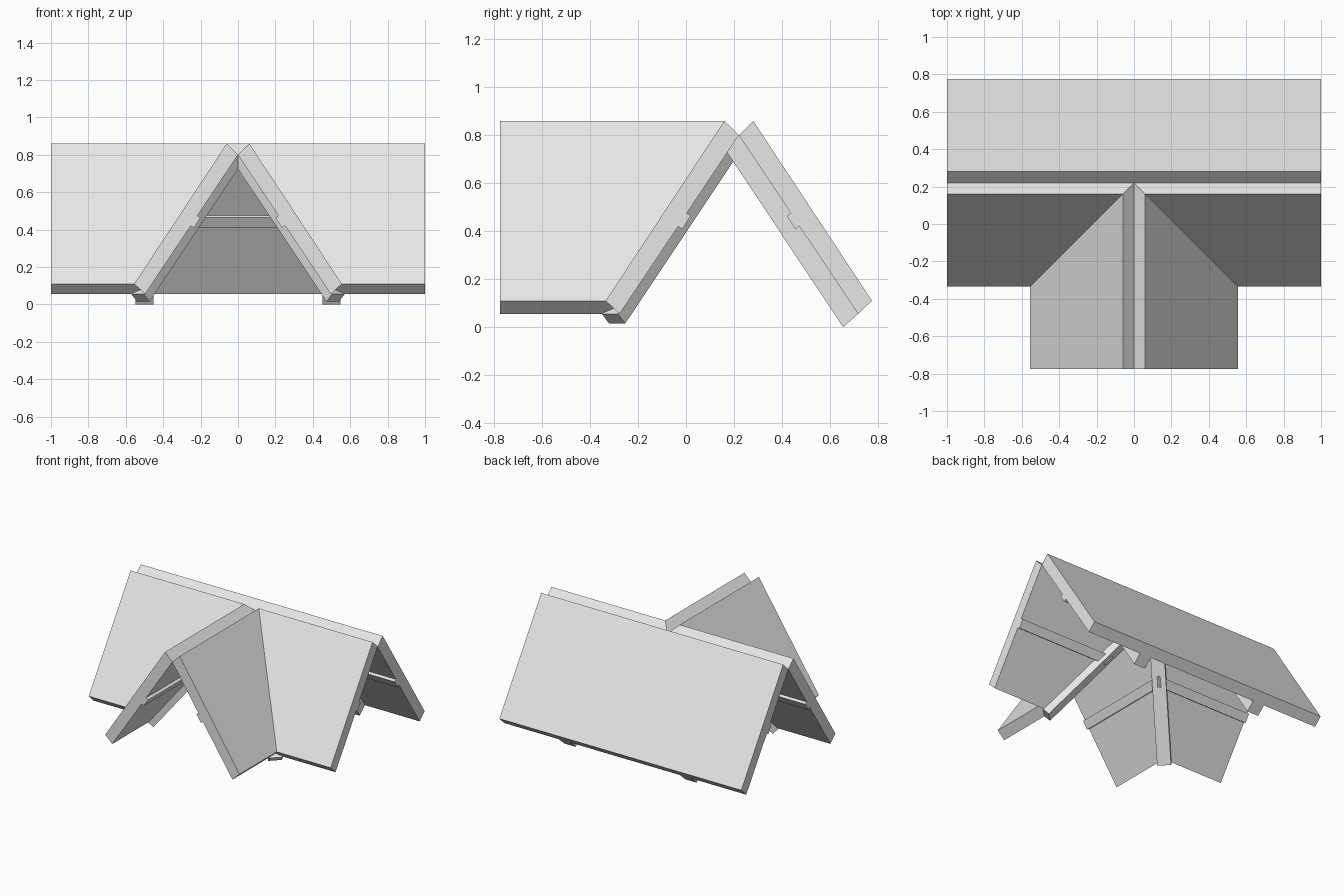
import bpy
import bmesh
from mathutils import Vector

cube = bpy.data.objects.get("Cube")
if cube:
    bpy.data.objects.remove(cube, do_unlink=True)

GREY = (0.8, 0.8, 0.8, 1.0)
mat = bpy.data.materials.new("light_grey")
mat.use_nodes = True
mat.diffuse_color = GREY
mat.node_tree.nodes["Principled BSDF"].inputs["Base Color"].default_value = GREY

RIDGE_Y = 0.22
RIDGE = Vector((0, RIDGE_Y, 0))
UP = Vector((0, 0, 1))


def prism(name, profile, origin, out, along, start, end, mitre=None):
    """Extrude a (distance from ridge, height) profile; optionally keep
    only the side of a vertical plane through the ridge crossing."""
    out, along = Vector(out).normalized(), Vector(along).normalized()
    bm = bmesh.new()
    base = [bm.verts.new(origin + out * u + UP * z + along * start)
            for u, z in profile]
    face = bm.faces.new(base)
    ext = bmesh.ops.extrude_face_region(bm, geom=[face])
    moved = [v for v in ext["geom"] if isinstance(v, bmesh.types.BMVert)]
    bmesh.ops.translate(bm, verts=moved, vec=along * (end - start))
    if mitre:
        cut = bmesh.ops.bisect_plane(
            bm, geom=bm.verts[:] + bm.edges[:] + bm.faces[:], dist=1e-5,
            plane_co=RIDGE, plane_no=Vector(mitre), clear_inner=True)
        rim = [e for e in bm.edges if e.is_boundary]
        bmesh.ops.holes_fill(bm, edges=rim, sides=0)
    bmesh.ops.recalc_face_normals(bm, faces=bm.faces[:])
    mesh = bpy.data.meshes.new(name)
    bm.to_mesh(mesh)
    bm.free()
    mesh.materials.append(mat)
    obj = bpy.data.objects.new(name, mesh)
    bpy.context.collection.objects.link(obj)
    return obj


# Roof slab section, with a raised purlin strip on the underside
slab = [(0, 0.80), (0.06, 0.86), (0.555, 0.11), (0.497, 0.055),
        (0.253, 0.42), (0.236, 0.409), (0.20, 0.464), (0.217, 0.475)]
rafter = [(0, 0.80), (0.497, 0.055), (0.435, 0), (-0.06, 0.745)]
valley = [(0, 0.775), (0.717, 0.015), (0.759, 0.055), (0.06, 0.796)]
BEAM = 0.0475

# Rear slope of the main roof
prism("rear_slope", slab, RIDGE, (0, 1, 0), (1, 0, 0), -1, 1)

for side, s in (("left", 1), ("right", -1)):
    # Front slope of the main roof, mitred into the valley
    prism(f"front_slope_{side}", slab, RIDGE, (0, -1, 0), (s, 0, 0),
          0, 1, (s, 1, 0))
    # Gable slope, mitred the other way
    prism(f"gable_slope_{side}", slab, Vector((0, 0, 0)), (s, 0, 0),
          (0, 1, 0), -0.775, RIDGE_Y, (-s, -1, 0))
    # Rafter under the rear slope
    prism(f"rear_rafter_{side}", rafter, RIDGE, (0, 1, 0), (s, 0, 0),
          0.5 - BEAM, 0.5 + BEAM)
    # Diagonal beam under the valley
    prism(f"valley_beam_{side}", valley, RIDGE, (s, -1, 0), (s, 1, 0),
          -BEAM, BEAM)
